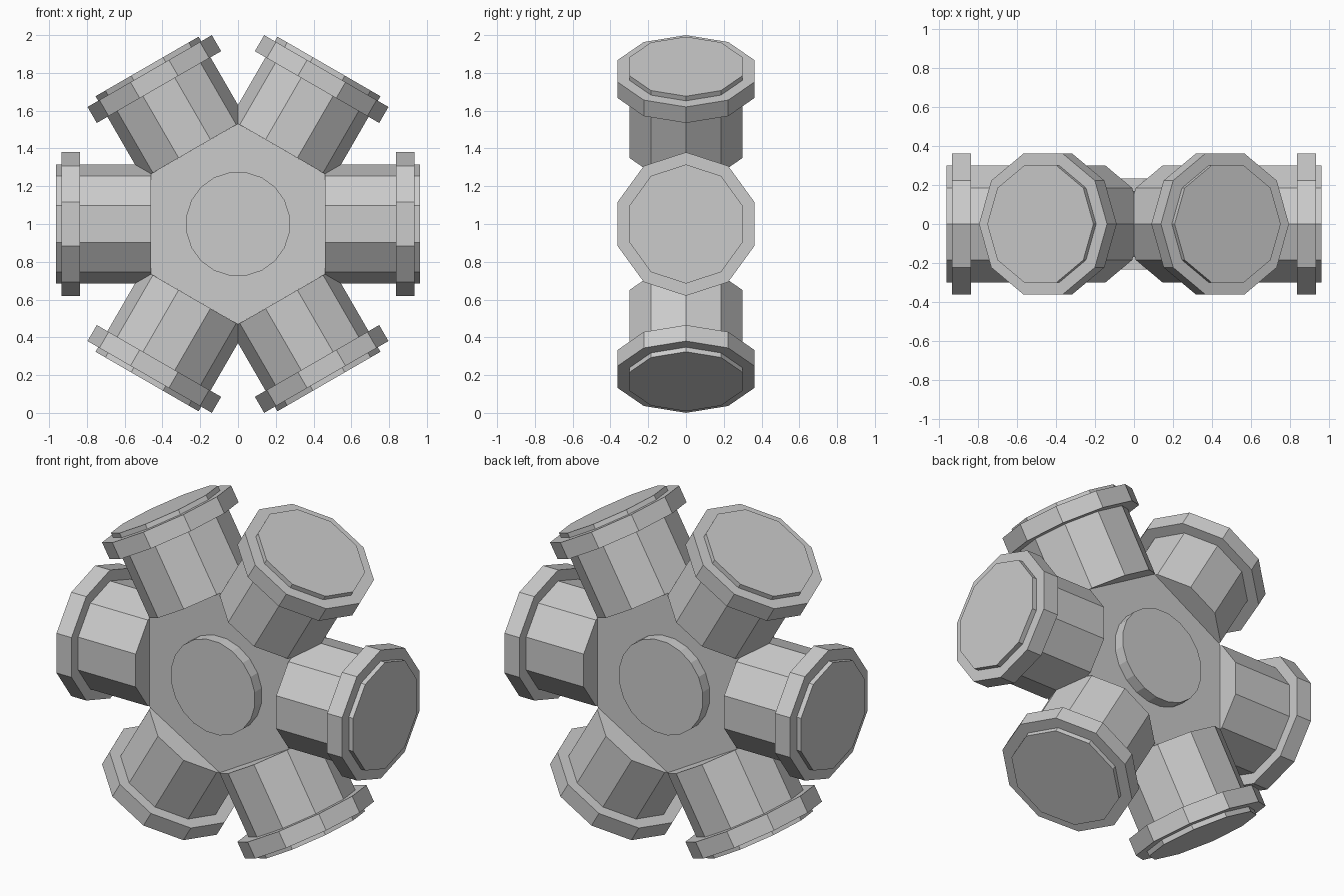
import bpy, bmesh
from math import cos, sin, pi, radians
from mathutils import Vector

if "Cube" in bpy.data.objects:
    bpy.data.objects.remove(bpy.data.objects["Cube"])

CENTRE = Vector((0, 0, 1.0))


def turned(name, axis, side, sides, profile, phase=0.0):
    """Closed faceted solid about an axis; profile = (distance, radius) pairs,
    the first corner of each ring points along 'side'."""
    axis, side = axis.normalized(), side.normalized()
    other = axis.cross(side)
    bm = bmesh.new()
    rings = []
    for d, r in profile:
        ring = []
        for i in range(sides):
            a = 2 * pi * i / sides + phase
            ring.append(bm.verts.new(CENTRE + axis * d + side * (r * cos(a)) + other * (r * sin(a))))
        rings.append(ring)
    for lo, hi in zip(rings, rings[1:]):
        for i in range(sides):
            j = (i + 1) % sides
            bm.faces.new((lo[i], lo[j], hi[j], hi[i]))
    bm.faces.new(rings[0][::-1])
    bm.faces.new(rings[-1])
    bmesh.ops.recalc_face_normals(bm, faces=bm.faces)
    mesh = bpy.data.meshes.new(name)
    bm.to_mesh(mesh)
    bm.free()
    ob = bpy.data.objects.new(name, mesh)
    bpy.context.collection.objects.link(ob)
    return ob


Y, Z = Vector((0, 1, 0)), Vector((0, 0, 1))

# hexagonal crankcase, corner up
turned("crankcase", Y, Z, 6, [(-0.17, 0.531), (0.17, 0.531)])

# round hub cover showing on the front and back
turned("hub_cover", Y, Z, 20, [(-0.235, 0.277), (0.235, 0.277)], pi / 20)

# six ten-sided cylinders, each with a flange ring near its outer end
for k in range(6):
    a = radians(60 * k)
    out = Vector((cos(a), 0, sin(a)))
    across = Vector((-sin(a), 0, cos(a)))
    turned(f"cylinder_{k + 1}", out, across, 10, [(0.46, 0.315), (0.963, 0.315)])
    turned(f"flange_{k + 1}", out, across, 10, [(0.837, 0.38), (0.935, 0.38)])
